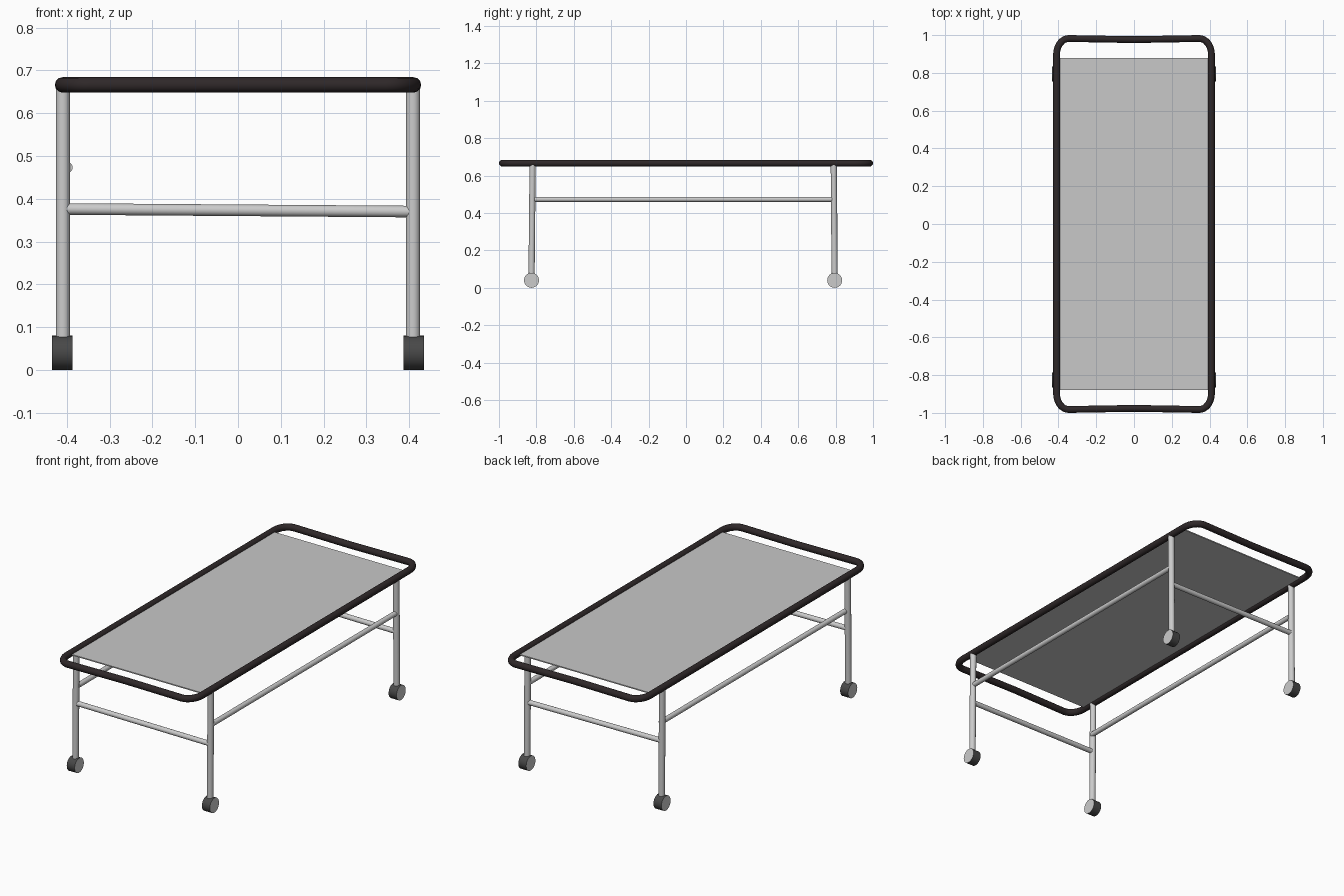
import bpy, math
from mathutils import Vector

if "Cube" in bpy.data.objects:
    bpy.data.objects.remove(bpy.data.objects["Cube"])


def material(name, rgb):
    m = bpy.data.materials.new(name)
    m.diffuse_color = (*rgb, 1)
    m.use_nodes = True
    m.node_tree.nodes["Principled BSDF"].inputs["Base Color"].default_value = m.diffuse_color
    return m


DARK = material("dark brown", (0.028, 0.021, 0.022))
METAL = material("light grey metal", (0.6, 0.6, 0.6))
CLOTH = material("grey cloth", (0.58, 0.58, 0.58))
RUBBER = material("dark grey rubber", (0.065, 0.065, 0.065))


def smooth(ob):
    bpy.ops.object.select_all(action='DESELECT')
    ob.select_set(True)
    bpy.context.view_layer.objects.active = ob
    bpy.ops.object.shade_smooth_by_angle(angle=math.radians(40))


def rod(name, a, b, r, mat, sides=20):
    a, b = Vector(a), Vector(b)
    d = b - a
    bpy.ops.mesh.primitive_cylinder_add(vertices=sides, radius=r, depth=d.length,
                                        location=(a + b) / 2)
    ob = bpy.context.object
    ob.rotation_euler = d.to_track_quat('Z', 'Y').to_euler()
    ob.name = name
    ob.data.materials.append(mat)
    smooth(ob)
    return ob


# Closed tubular top frame with rounded corners and slightly bowed ends
pts = []
for sx, sy, start in ((1, 1, 0), (-1, 1, 90), (-1, -1, 180), (1, -1, 270)):
    for i in range(9):
        t = math.radians(start + i * 90 / 8)
        pts.append((sx * 0.345 + 0.065 * math.cos(t), sy * 0.898 + 0.084 * math.sin(t)))
    if start in (0, 180):
        pts.append((0, sy * 0.976))
curve = bpy.data.curves.new("top_frame", 'CURVE')
curve.dimensions = '3D'
curve.bevel_depth = 0.018
curve.bevel_resolution = 4
spline = curve.splines.new('POLY')
spline.points.add(len(pts) - 1)
for p, (x, y) in zip(spline.points, pts):
    p.co = (x, y, 0.666, 1)
spline.use_cyclic_u = True
spline.use_smooth = True
curve.materials.append(DARK)
bpy.context.collection.objects.link(bpy.data.objects.new("top_frame", curve))

# Stretched cloth bed
bpy.ops.mesh.primitive_cube_add(size=1, location=(0, 0, 0.666))
bed = bpy.context.object
bed.name = "cloth_bed"
bed.scale = (0.81, 1.76, 0.006)
bed.data.materials.append(CLOTH)

ENDS = (("front", -0.82, -0.826), ("back", 0.79, 0.795))
for side, s in (("left", -1), ("right", 1)):
    x = s * 0.409
    for end, top, foot in ENDS:
        # Leg and wheel with a light side face
        rod(f"{end}_{side}_leg", (x, foot, 0.05), (x, top, 0.662), 0.0165, METAL)
        wx = s * 0.411
        wheel = rod(f"{end}_{side}_wheel", (wx - 0.024, foot, 0.04),
                    (wx + 0.024, foot, 0.04), 0.04, RUBBER, 32)
        wheel.data.materials.append(METAL)
        for f in wheel.data.polygons:
            if abs(f.normal.z) > 0.9:
                f.material_index = 1
    # Long side rail
    rx = -0.4 if s < 0 else 0.408
    rod(f"{side}_rail", (rx, -0.82, 0.473), (rx, 0.79, 0.473), 0.0135, METAL)

# Cross bars joining the legs at each end
for end, top, foot in ENDS:
    y = (top + foot) / 2
    rod(f"{end}_cross_bar", (-0.405, y, 0.376), (0.405, y, 0.37), 0.0135, METAL)
